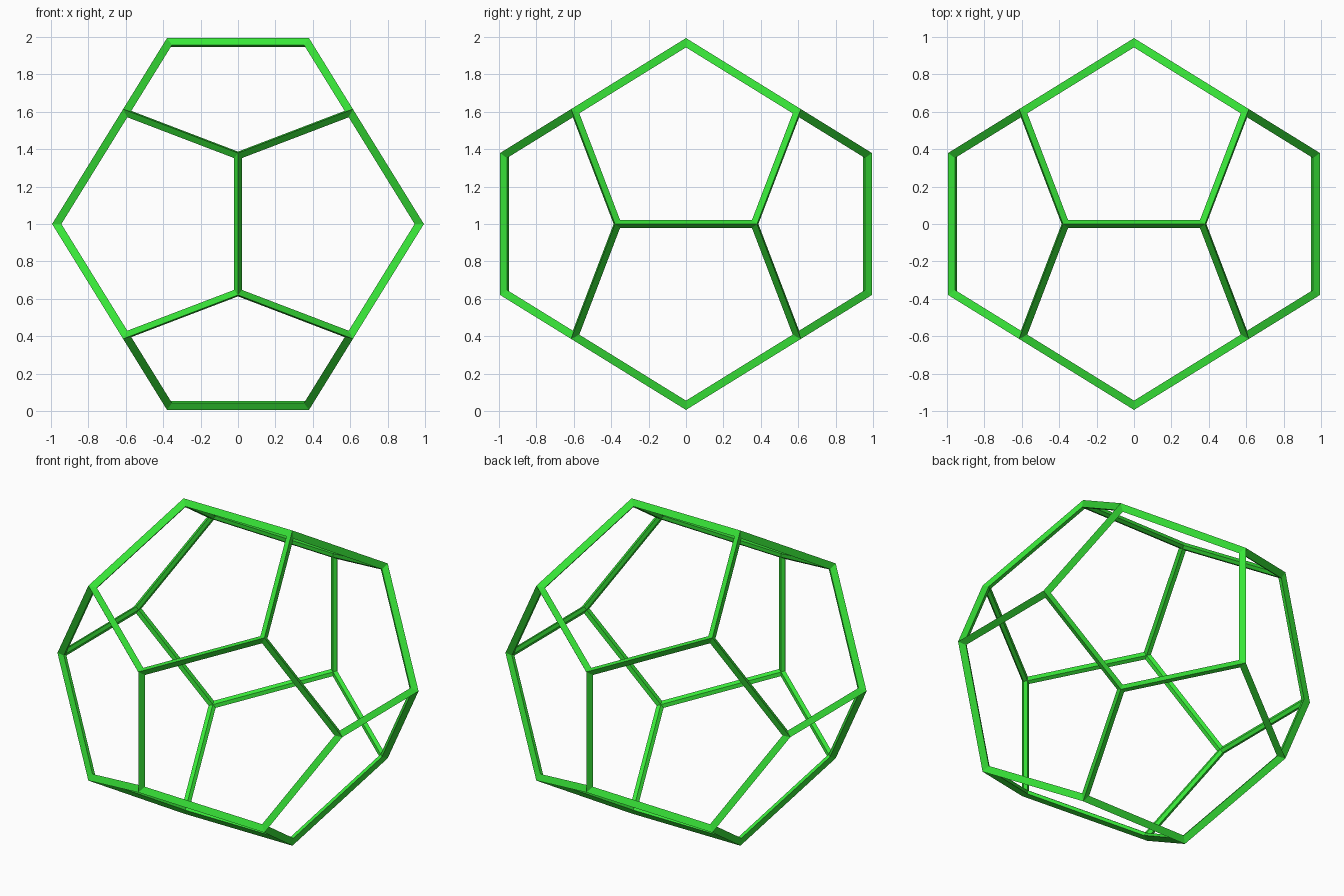
import bpy, bmesh, math

cube = bpy.data.objects.get("Cube")
if cube:
    bpy.data.objects.remove(cube, do_unlink=True)

PHI = (1 + math.sqrt(5)) / 2
BAR = 0.05                              # strut thickness
# Cage edges sit inside the unit extent so the outer strut ridges reach it
EDGE_DIST = 1 - BAR / 2 * PHI * math.sqrt(3 - PHI) / PHI
S = EDGE_DIST / PHI

# Dodecahedron corners: a cube plus three golden rectangles
signs = (-1, 1)
corners = [(a, b, c) for a in signs for b in signs for c in signs]
for a in signs:
    for b in signs:
        p, q = a / PHI, b * PHI
        corners += [(p, 0, q), (0, q, p), (q, p, 0)]

bm = bmesh.new()
for x, y, z in corners:
    bm.verts.new((x * S, y * S, z * S))
bmesh.ops.convex_hull(bm, input=bm.verts[:])

# Merge hull triangles into twelve pentagons
bmesh.ops.dissolve_limit(bm, angle_limit=math.radians(5),
                         verts=bm.verts[:], edges=bm.edges[:])
bmesh.ops.recalc_face_normals(bm, faces=bm.faces[:])
mesh = bpy.data.meshes.new("dodecahedron_frame")
bm.to_mesh(mesh)
bm.free()

frame = bpy.data.objects.new("dodecahedron_frame", mesh)
frame.location.z = 1
bpy.context.collection.objects.link(frame)

# Turn every edge into a mitred, diamond-section strut
wire = frame.modifiers.new("struts", 'WIREFRAME')
wire.thickness = BAR
wire.offset = 0
wire.use_even_offset = True
wire.use_relative_offset = False
wire.use_replace = True

# Green material
green = (0.04, 0.8, 0.04, 1)
mat = bpy.data.materials.new("green")
mat.use_nodes = True
mat.diffuse_color = green
mat.node_tree.nodes["Principled BSDF"].inputs["Base Color"].default_value = green
mesh.materials.append(mat)
